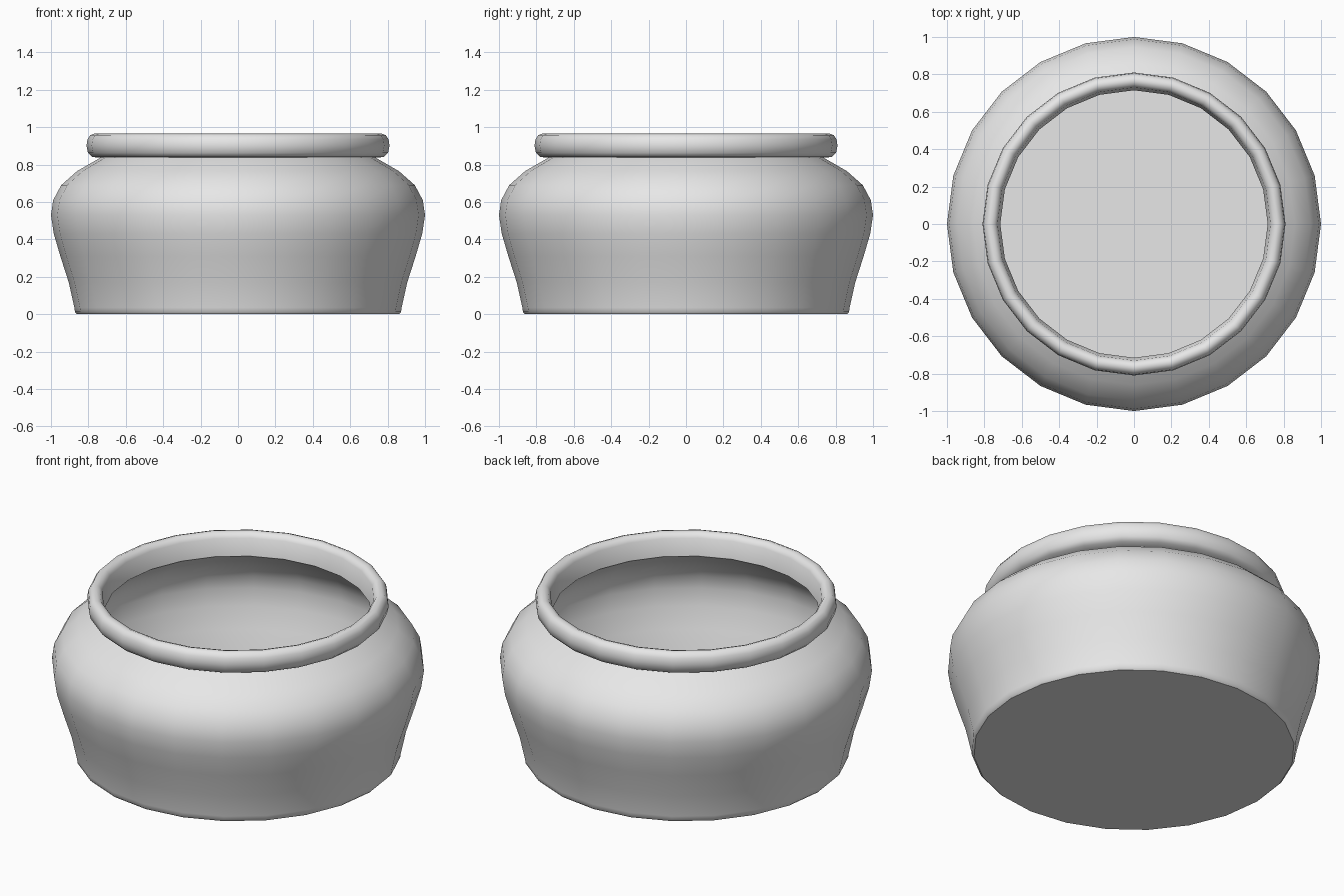
import bpy, bmesh, math

cube = bpy.data.objects.get("Cube")
if cube:
    bpy.data.objects.remove(cube, do_unlink=True)

SIDES = 24

clay = bpy.data.materials.new("plain_grey")
clay.use_nodes = True
GREY = (0.8, 0.8, 0.8, 1.0)
clay.diffuse_color = GREY
clay.node_tree.nodes["Principled BSDF"].inputs["Base Color"].default_value = GREY


def lathe(name, profile, closed=False):
    """Turn a (radius, height) profile around the z axis."""
    bm = bmesh.new()
    verts = [bm.verts.new((r, 0, z)) for r, z in profile]
    pairs = list(zip(verts, verts[1:]))
    if closed:
        pairs.append((verts[-1], verts[0]))
    edges = [bm.edges.new(p) for p in pairs]
    bmesh.ops.spin(bm, geom=verts + edges, cent=(0, 0, 0), axis=(0, 0, 1),
                   angle=math.tau, steps=SIDES)
    bmesh.ops.remove_doubles(bm, verts=bm.verts, dist=0.0005)
    bmesh.ops.recalc_face_normals(bm, faces=bm.faces)
    mesh = bpy.data.meshes.new(name)
    bm.to_mesh(mesh)
    bm.free()
    mesh.materials.append(clay)
    obj = bpy.data.objects.new(name, mesh)
    bpy.context.collection.objects.link(obj)
    bpy.ops.object.select_all(action='DESELECT')
    obj.select_set(True)
    bpy.context.view_layer.objects.active = obj
    bpy.ops.object.shade_smooth_by_angle(angle=math.radians(42))
    return obj


# Rounded body: outer wall from base to neck, then inner wall down to the floor
outer = [(0.86, 0), (0.872, 0.012), (0.875, 0.035), (0.905, 0.17),
         (0.95, 0.31), (0.985, 0.43), (1.0, 0.53), (0.988, 0.61),
         (0.945, 0.69), (0.86, 0.765), (0.73, 0.84)]
inner = [(0.715, 0.835), (0.835, 0.75), (0.915, 0.68), (0.957, 0.605),
         (0.968, 0.53), (0.955, 0.43), (0.92, 0.31), (0.875, 0.17),
         (0.845, 0.035)]
lathe("pot_body", [(0, 0)] + outer + inner + [(0, 0.035)])

# Rolled lip around the mouth
lathe("rim_lip", [(0.715, 0.835), (0.78, 0.84), (0.802, 0.862), (0.81, 0.9),
                  (0.805, 0.935), (0.79, 0.957), (0.768, 0.965),
                  (0.745, 0.957), (0.73, 0.935)], closed=True)
